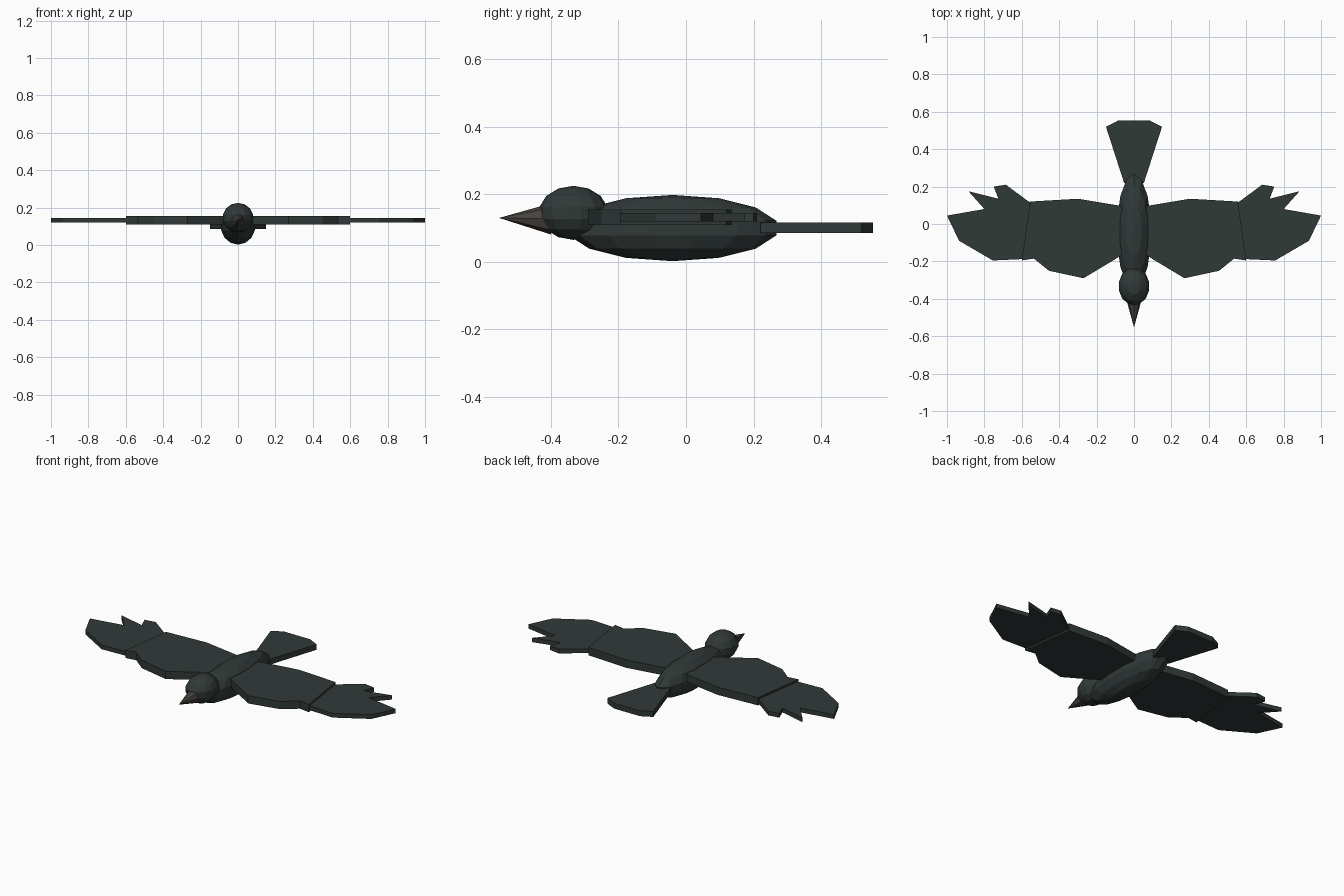
import bpy, bmesh, math

cube = bpy.data.objects.get("Cube")
if cube:
    bpy.data.objects.remove(cube, do_unlink=True)


def material(name, rgb):
    m = bpy.data.materials.new(name)
    m.use_nodes = True
    m.diffuse_color = (*rgb, 1)
    m.node_tree.nodes["Principled BSDF"].inputs["Base Color"].default_value = (*rgb, 1)
    return m


feather = material("dark slate feathers", (0.030, 0.041, 0.039))
horn = material("grey brown beak", (0.062, 0.056, 0.048))


def make_object(name, bm, mat):
    bmesh.ops.recalc_face_normals(bm, faces=bm.faces)
    mesh = bpy.data.meshes.new(name)
    bm.to_mesh(mesh)
    bm.free()
    mesh.materials.append(mat)
    obj = bpy.data.objects.new(name, mesh)
    bpy.context.collection.objects.link(obj)
    return obj


def ball(name, centre, radii):
    bm = bmesh.new()
    bmesh.ops.create_uvsphere(bm, u_segments=14, v_segments=7, radius=1)
    bmesh.ops.scale(bm, vec=radii, verts=bm.verts)
    bmesh.ops.translate(bm, vec=centre, verts=bm.verts)
    return make_object(name, bm, feather)


def plate(name, outline, z_low, z_high, side=1):
    """Flat slab cut to an outline; side=-1 mirrors it across x."""
    bm = bmesh.new()
    face = bm.faces.new([bm.verts.new((side * x, y, z_low)) for x, y in outline])
    up = bmesh.ops.extrude_face_region(bm, geom=[face])["geom"]
    top = [v for v in up if isinstance(v, bmesh.types.BMVert)]
    bmesh.ops.translate(bm, vec=(0, 0, z_high - z_low), verts=top)
    return make_object(name, bm, feather)


# Body and head
ball("body", (0, -0.04, 0.1), (0.095, 0.315, 0.098))
ball("head", (0, -0.333, 0.145), (0.085, 0.103, 0.08))

# Beak: a cone whose tip points forward
bm = bmesh.new()
bmesh.ops.create_cone(bm, cap_ends=True, segments=8, radius1=1, radius2=0, depth=1)
for v in bm.verts:
    x, y, z = v.co
    t = z + 0.5
    v.co = (x * 0.042, -0.40 - 0.153 * t, 0.127 + 0.003 * t + y * 0.046)
make_object("beak", bm, horn)

# Wings: thick inner panel and thinner, notched outer panel
inner = [(0.03, 0.09), (0.09, 0.10), (0.30, 0.135), (0.555, 0.12), (0.60, -0.195),
         (0.535, -0.185), (0.455, -0.25), (0.27, -0.29), (0.095, -0.185), (0.03, -0.14)]
outer = [(0.54, 0.105), (0.57, 0.125), (0.685, 0.21), (0.75, 0.20), (0.725, 0.135),
         (0.885, 0.175), (0.80, 0.08), (1.0, 0.045), (0.935, -0.09), (0.755, -0.195),
         (0.54, -0.185)]
for label, side in (("left", 1), ("right", -1)):
    plate(label + "_inner_wing", inner, 0.109, 0.155, side)
    plate(label + "_outer_wing", outer, 0.119, 0.144, side)

# Tail fan
half = [(0.053, 0.22), (0.15, 0.52), (0.085, 0.553)]
plate("tail", half + [(-x, y) for x, y in reversed(half)], 0.085, 0.117)
